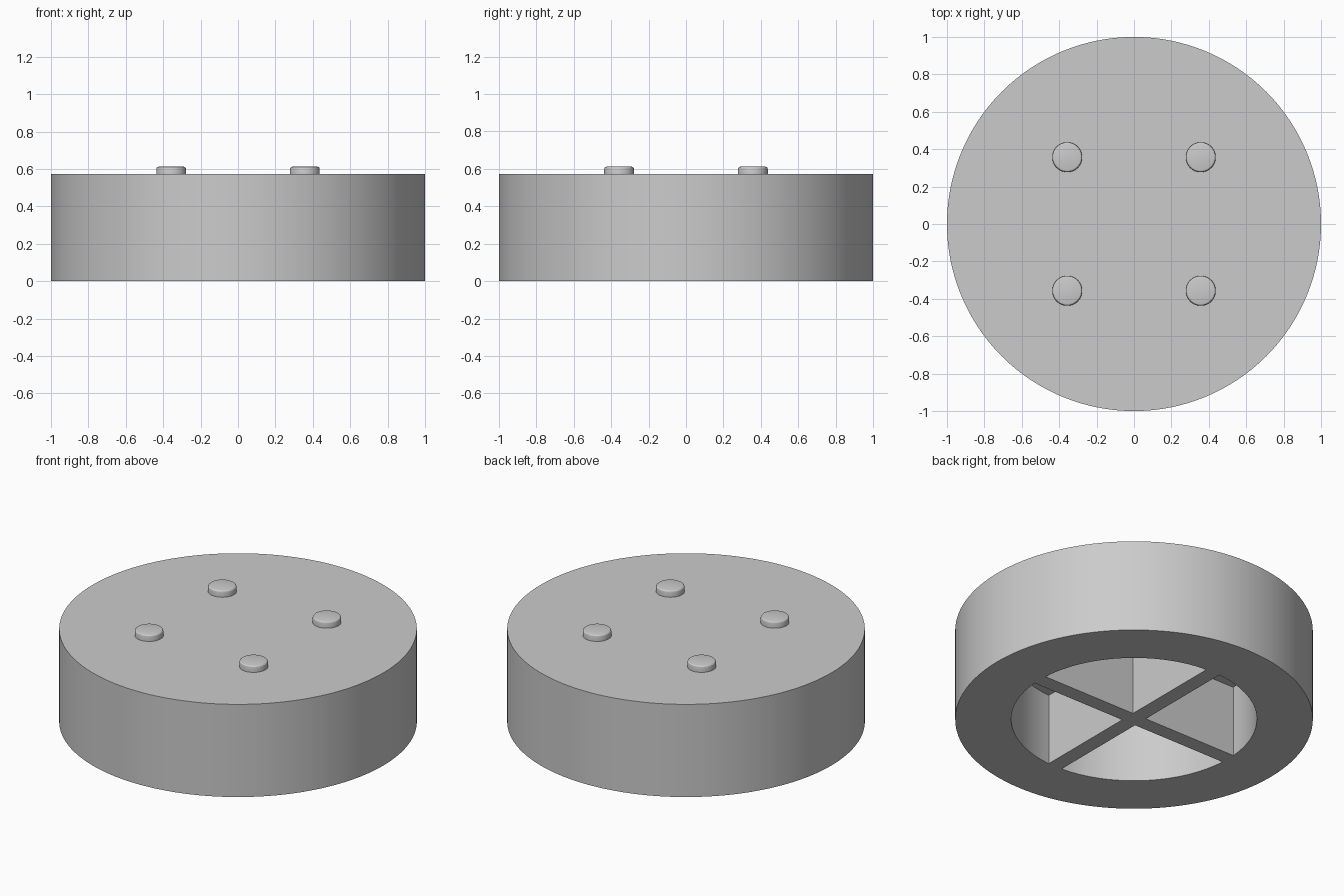
import bpy
import bmesh
import math

cube = bpy.data.objects.get("Cube")
if cube:
    bpy.data.objects.remove(cube, do_unlink=True)

BODY_R, BODY_H = 1.0, 0.572        # outer drum
POCKET_R, POCKET_H = 0.687, 0.44   # hollow underside
RIB = 0.094                        # thickness of the cross ribs
STUD_R, STUD_H, STUD_POS = 0.08, 0.04, 0.357

grey = bpy.data.materials.new("plain_grey")
grey.use_nodes = True
grey.diffuse_color = (0.6, 0.6, 0.6, 1)
grey.node_tree.nodes["Principled BSDF"].inputs["Base Color"].default_value = (0.6, 0.6, 0.6, 1)


def prism(name, outline, z0, z1):
    """Extrude a closed counter-clockwise outline from z0 to z1."""
    bm = bmesh.new()
    base = bm.faces.new([bm.verts.new((x, y, z0)) for x, y in outline])
    ext = bmesh.ops.extrude_face_region(bm, geom=[base], use_keep_orig=True)
    top = [g for g in ext["geom"] if isinstance(g, bmesh.types.BMVert)]
    bmesh.ops.translate(bm, verts=top, vec=(0, 0, z1 - z0))
    bmesh.ops.recalc_face_normals(bm, faces=bm.faces)
    mesh = bpy.data.meshes.new(name)
    bm.to_mesh(mesh)
    bm.free()
    mesh.materials.append(grey)
    ob = bpy.data.objects.new(name, mesh)
    bpy.context.collection.objects.link(ob)
    return ob


def activate(ob):
    bpy.ops.object.select_all(action="DESELECT")
    ob.select_set(True)
    bpy.context.view_layer.objects.active = ob


def circle(r, n, cx=0, cy=0):
    return [(cx + r * math.cos(math.tau * i / n), cy + r * math.sin(math.tau * i / n))
            for i in range(n)]


# Drum body
body = prism("drum_body", circle(BODY_R, 128), 0, BODY_H)

# Four quarter pockets cut from below, leaving the cross ribs
h = RIB / 2
a0 = math.asin(h / POCKET_R)
a1 = math.pi / 2 - a0
for q in range(4):
    pts = [(h, h)]
    for i in range(29):
        a = a0 + (a1 - a0) * i / 28
        pts.append((POCKET_R * math.cos(a), POCKET_R * math.sin(a)))
    c, s = round(math.cos(q * math.pi / 2)), round(math.sin(q * math.pi / 2))
    cutter = prism("pocket_cutter", [(c * x - s * y, s * x + c * y) for x, y in pts],
                   -0.1, POCKET_H)
    cutter.hide_render = True
    activate(body)
    mod = body.modifiers.new("pocket", "BOOLEAN")
    mod.operation = "DIFFERENCE"
    mod.solver = "EXACT"
    mod.object = cutter
    bpy.ops.object.modifier_apply(modifier=mod.name)
    bpy.data.objects.remove(cutter, do_unlink=True)

activate(body)
bpy.ops.object.shade_smooth_by_angle(angle=math.radians(30))

# Studs with a softened top rim
for yname, sy in (("front", -1), ("back", 1)):
    for xname, sx in (("right", -1), ("left", 1)):
        stud = prism(f"stud_{yname}_{xname}",
                     circle(STUD_R, 40, sx * STUD_POS, sy * STUD_POS),
                     BODY_H, BODY_H + STUD_H)
        bm = bmesh.new()
        bm.from_mesh(stud.data)
        rim = [e for e in bm.edges if all(v.co.z > BODY_H + 0.01 for v in e.verts)]
        bmesh.ops.bevel(bm, geom=rim, offset=0.013, segments=3, profile=0.5,
                        affect="EDGES")
        bm.to_mesh(stud.data)
        bm.free()
        activate(stud)
        bpy.ops.object.shade_smooth_by_angle(angle=math.radians(25))
